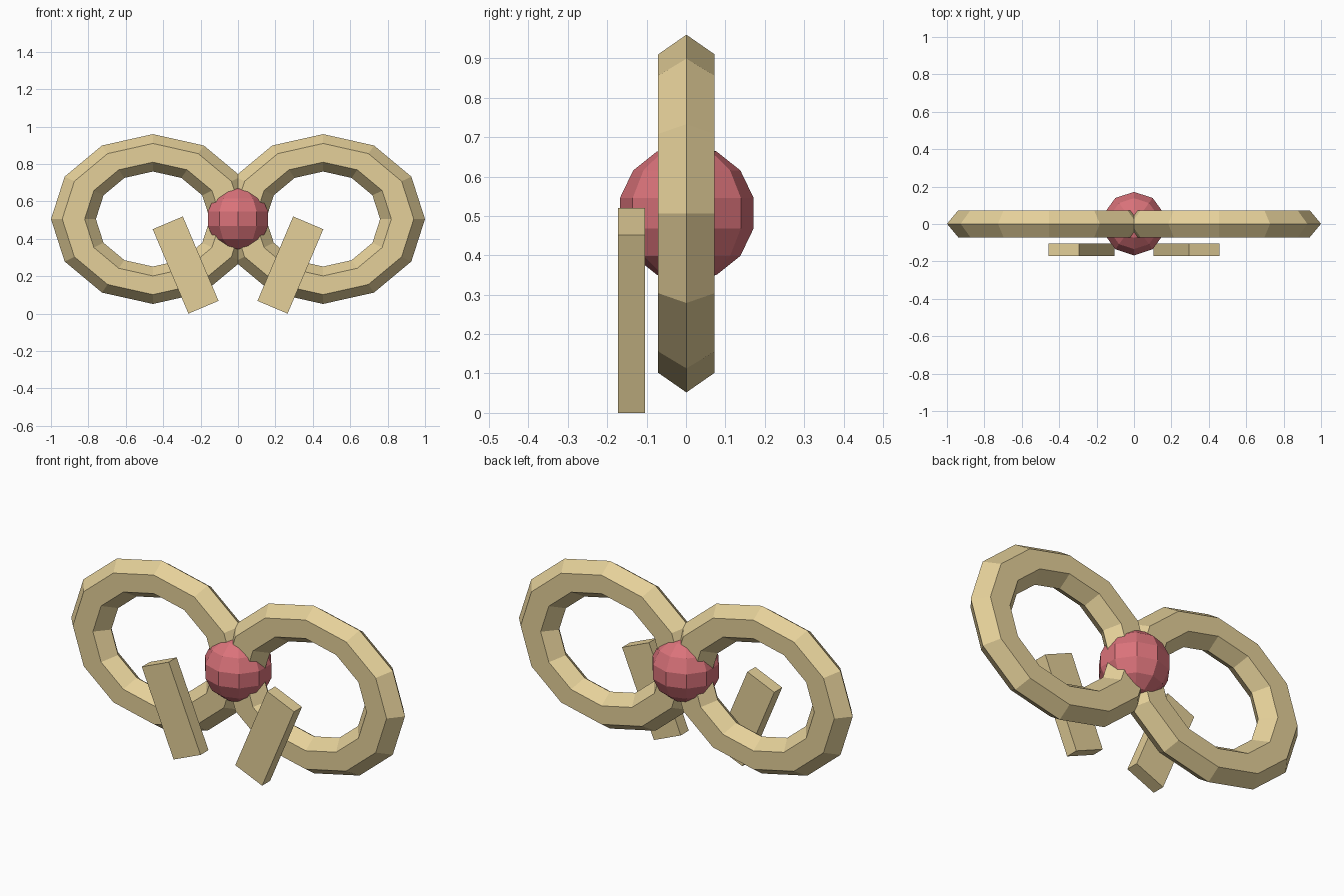
import bpy

if "Cube" in bpy.data.objects:
    bpy.data.objects.remove(bpy.data.objects["Cube"])


def material(name, color):
    m = bpy.data.materials.new(name)
    m.diffuse_color = (*color, 1)
    m.use_nodes = True
    m.node_tree.nodes["Principled BSDF"].inputs["Base Color"].default_value = m.diffuse_color
    return m


tan = material("tan ribbon", (0.78, 0.63, 0.32))
pink = material("rose pink", (0.70, 0.17, 0.195))


def finish(name, mat, scale=(1, 1, 1)):
    ob = bpy.context.object
    ob.name = name
    ob.scale = scale
    ob.data.materials.append(mat)
    return ob


for side, label in ((-1, "left"), (1, "right")):
    # Oval loop: low-poly ring stretched sideways and slightly flattened
    bpy.ops.mesh.primitive_torus_add(
        major_segments=12, minor_segments=6, major_radius=0.354,
        minor_radius=0.1, location=(side * 0.455, 0.001, 0.506),
        rotation=(1.5707963, 0, 0))
    finish(label + "_loop", tan, (1.2, 1.0, 0.83))

    # Hanging tail: tilted slab in front of the loop
    bpy.ops.mesh.primitive_cube_add(
        size=1, location=(side * 0.28, -0.138, 0.26),
        rotation=(0, side * 0.4, 0))
    finish(label + "_tail", tan, (0.175, 0.068, 0.49))

# Central knot
bpy.ops.mesh.primitive_uv_sphere_add(
    segments=10, ring_count=7, radius=0.174, location=(0, 0.002, 0.507))
finish("knot", pink)
